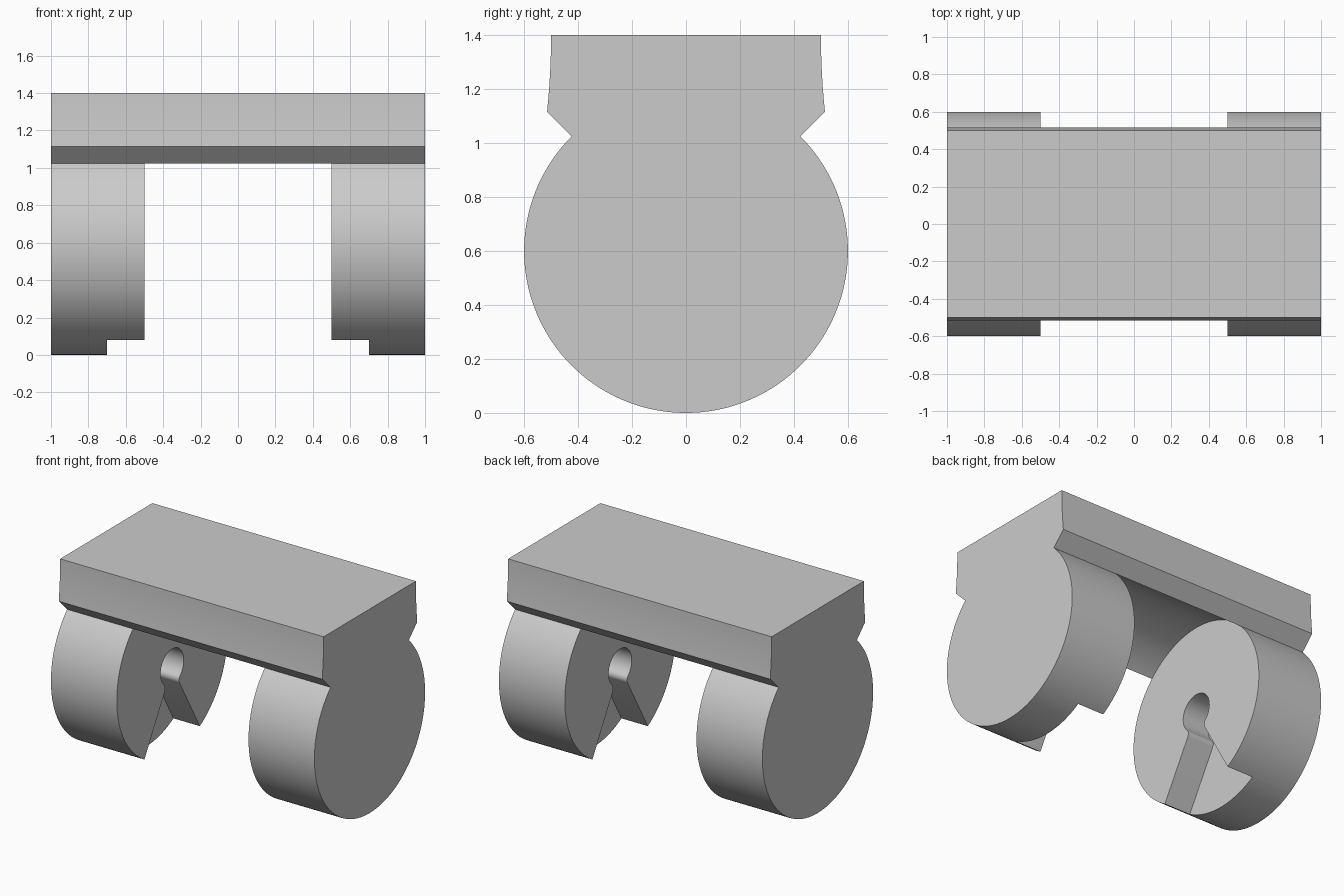
import bpy, bmesh
from math import sin, cos, radians, sqrt, asin, degrees, tan

cube = bpy.data.objects.get("Cube")
if cube:
    bpy.data.objects.remove(cube, do_unlink=True)

R = 0.6          # wheel radius, also the height of its axis
HOLE = 0.125     # pivot hole radius
FILLET = 0.04    # rounding where the hole meets the slot

grey = bpy.data.materials.new("light grey")
grey.use_nodes = True
colour = (0.6, 0.6, 0.6, 1)
grey.diffuse_color = colour
grey.node_tree.nodes["Principled BSDF"].inputs["Base Color"].default_value = colour


def arc(r, start, end, steps, cy=0.0, cz=R):
    """Points (y, z) along an arc, angles in degrees from +y."""
    angles = [radians(start + (end - start) * i / steps) for i in range(steps + 1)]
    return [(cy + r * cos(a), cz + r * sin(a)) for a in angles]


def mirrored(half):
    """Close a half profile by mirroring it across y = 0."""
    return half + [(-y, z) for y, z in reversed(half) if abs(y) > 1e-6]


def extrude(name, profile, x0, x1):
    """Solid made by sweeping a (y, z) profile from x0 to x1."""
    bm = bmesh.new()
    face = bm.faces.new([bm.verts.new((x0, y, z)) for y, z in profile])
    out = bmesh.ops.extrude_face_region(bm, geom=[face])
    verts = [g for g in out["geom"] if isinstance(g, bmesh.types.BMVert)]
    bmesh.ops.translate(bm, verts=verts, vec=(x1 - x0, 0, 0))
    bmesh.ops.recalc_face_normals(bm, faces=bm.faces)
    mesh = bpy.data.meshes.new(name)
    bm.to_mesh(mesh)
    bm.free()
    mesh.materials.append(grey)
    obj = bpy.data.objects.new(name, mesh)
    bpy.context.collection.objects.link(obj)
    return obj


def cut(target, cutter):
    """Subtract the cutter, then remove it."""
    cutter.hide_render = True
    mod = target.modifiers.new("cut", "BOOLEAN")
    mod.operation, mod.solver, mod.object = "DIFFERENCE", "EXACT", cutter
    bpy.ops.object.select_all(action="DESELECT")
    bpy.context.view_layer.objects.active = target
    target.select_set(True)
    bpy.ops.object.modifier_apply(modifier=mod.name)
    bpy.data.objects.remove(cutter, do_unlink=True)


# Round ends and top block share one outline: circle, angled lip, flared side
side = [(0.5 + 0.015 * (1 - t / 6) ** 2, 1.115 + 0.285 * t / 6) for t in range(7)]
body = extrude("bracket_body", mirrored(arc(R, -90, 45, 54) + side), -1, 1)

# Central opening with an arched ceiling
ceiling = arc(R, 45, 135, 36)
opening = [(0.8, -0.2), (0.8, ceiling[0][1])] + ceiling + [(-0.8, ceiling[-1][1]), (-0.8, -0.2)]
cut(body, extrude("opening_cutter", opening, -0.5, 0.5))

# Keyhole slot on each inner face: round hole, filleted neck, flared mouth
reach = HOLE + FILLET
swing = degrees(asin(FILLET / reach))
centre = -60 + swing
fy, fz = reach * cos(radians(centre)), R + reach * sin(radians(centre))
neck = arc(FILLET, centre + 180, 210, 8, fy, fz)
half = arc(HOLE, 90, centre, 24)[:-1] + neck + [(0.8 * tan(radians(30)), R - 0.8)]
for s in (-1, 1):
    cut(body, extrude("slot_cutter", mirrored(half), s * 0.4, s * 0.7))

# Smooth curved walls, crisp edges
bpy.ops.object.select_all(action="DESELECT")
body.select_set(True)
bpy.context.view_layer.objects.active = body
bpy.ops.object.shade_smooth_by_angle(angle=radians(25))
